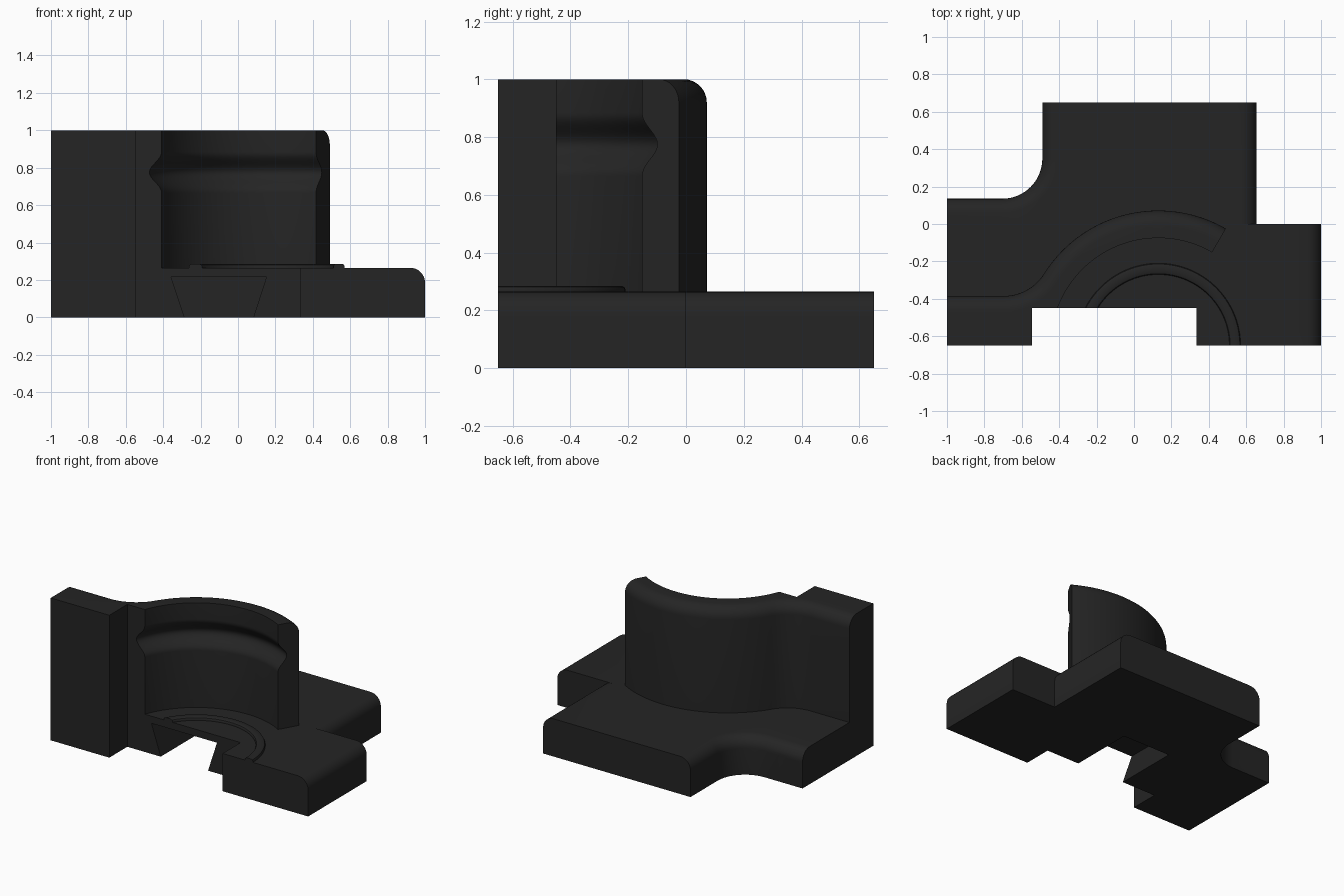
import bpy, bmesh, math
from mathutils import Vector

if "Cube" in bpy.data.objects:
    bpy.data.objects.remove(bpy.data.objects["Cube"])

CX, CY = 0.13, -0.65          # axis of the curved wall
TOP = 0.265                   # base plate thickness

mat = bpy.data.materials.new("charcoal")
mat.diffuse_color = (0.018, 0.018, 0.018, 1)
mat.use_nodes = True
mat.node_tree.nodes["Principled BSDF"].inputs["Base Color"].default_value = mat.diffuse_color


def finish(bm, name):
    bmesh.ops.recalc_face_normals(bm, faces=bm.faces)
    me = bpy.data.meshes.new(name)
    bm.to_mesh(me)
    bm.free()
    me.materials.append(mat)
    ob = bpy.data.objects.new(name, me)
    bpy.context.collection.objects.link(ob)
    return ob


def arc(cx, cy, r, a0, a1, n):
    return [(cx + r * math.cos(math.radians(a0 + (a1 - a0) * i / n)),
             cy + r * math.sin(math.radians(a0 + (a1 - a0) * i / n))) for i in range(n + 1)]


def prism(name, pts, z0, z1, round_from=None, round_to=None, radius=0.08):
    """Extruded outline; top edges between two outline points get rounded."""
    bm = bmesh.new()
    lo = [bm.verts.new((x, y, z0)) for x, y in pts]
    hi = [bm.verts.new((x, y, z1)) for x, y in pts]
    n = len(pts)
    bm.faces.new(lo[::-1])
    bm.faces.new(hi)
    for i in range(n):
        j = (i + 1) % n
        bm.faces.new((lo[i], lo[j], hi[j], hi[i]))
    bmesh.ops.recalc_face_normals(bm, faces=bm.faces)
    if round_from is not None:
        edges = []
        for a, b in zip(round_from, round_to):
            edges += [bm.edges.get((hi[i], hi[(i + 1) % n])) for i in range(a, b)]
        bmesh.ops.bevel(bm, geom=edges, offset=radius, segments=8, profile=0.5,
                        affect='EDGES', clamp_overlap=False)
    return finish(bm, name)


def lathe(name, prof, a0, a1, n):
    """Closed (r, z) profile swept about the wall axis."""
    full = abs(a1 - a0) >= 360
    bm = bmesh.new()
    rings = []
    for i in range(n if full else n + 1):
        a = math.radians(a0 + (a1 - a0) * i / n)
        rings.append([bm.verts.new((CX + r * math.cos(a), CY + r * math.sin(a), z)) for r, z in prof])
    m = len(prof)
    for i in range(n):
        p, q = rings[i], rings[(i + 1) % len(rings)]
        for k in range(m if not full else m - 1):
            l = (k + 1) % m
            bm.faces.new((p[k], q[k], q[l], p[l]))
    if full:      # open profile: cap both ends
        bm.faces.new([r[0] for r in rings])
        bm.faces.new([r[-1] for r in rings])
    else:
        bm.faces.new(rings[0])
        bm.faces.new(rings[-1])
    return finish(bm, name)


def cylinder_y(name, x, z, r, y0, y1):
    bm = bmesh.new()
    bmesh.ops.create_cone(bm, cap_ends=True, segments=32, radius1=r, radius2=r, depth=y1 - y0)
    for v in bm.verts:
        v.co = Vector((x + v.co.x, (y0 + y1) / 2 + v.co.z, z + v.co.y))
    return finish(bm, name)


def combine(target, other, op):
    m = target.modifiers.new("cut", 'BOOLEAN')
    m.operation, m.object, m.solver = op, other, 'EXACT'
    bpy.context.view_layer.objects.active = target
    bpy.ops.object.modifier_apply(modifier=m.name)
    bpy.data.objects.remove(other)


# base plate: rounded on its right side and along the swept left side
left = arc(-0.705, 0.35, 0.215, 0, -90, 16)
outline = [(-1, -0.65), (0.655, -0.65), (0.655, 0.65), (-0.49, 0.65)] + left + [(-1, 0.135)]
last = len(outline) - 1
base = prism("mounting_block", outline, 0, TOP, (1, 3), (2, last))

# right mounting lug
lug = prism("right_lug", [(0.2, -0.65), (1, -0.65), (1, 0), (0.2, 0)], 0, TOP, (1,), (2,))
combine(base, lug, 'UNION')

# upright wall: curved shell blending into the flat left flange
R, fr = 0.722, 0.254
fy = -0.385 + fr
fx = CX - math.sqrt((R + fr) ** 2 - (fy - CY) ** 2)
ang = math.degrees(math.atan2(fy - CY, fx - CX))
shell = arc(CX, CY, R, 60, ang, 40)
blend = arc(fx, fy, fr, ang - 180, -90, 12)[1:]
outline = [(-1, -0.65), (CX, CY)] + shell + blend + [(-1, -0.385)]
wall = prism("curved_wall", outline, 0.1, 1.0, (2,), (len(outline) - 1,))

# bore of the wall, with a rounded groove near the top
prof = [(0.575, TOP)]
for i in range(21):
    t = i / 20
    prof.append((0.575 + 0.061 * (0.5 - 0.5 * math.cos(2 * math.pi * t)) ** 1.1, 0.665 + 0.22 * t))
prof.append((0.575, 1.1))
combine(wall, lathe("bore_cutter", prof, 0, 360, 128), 'DIFFERENCE')
combine(base, wall, 'UNION')

# raised seat ring on the base
ring = [(0.38, 0.24), (0.44, 0.24), (0.44, 0.273), (0.436, 0.281), (0.428, 0.285),
        (0.392, 0.285), (0.384, 0.281), (0.38, 0.273)]
combine(base, lathe("seat_ring", ring, 0, 180, 64), 'UNION')

# front notch and blind dovetail slot
notch = prism("notch_cutter", [(-0.545, -0.8), (0.335, -0.8), (0.335, -0.45), (-0.545, -0.45)], -0.1, 1.2)
combine(base, notch, 'DIFFERENCE')
bm = bmesh.new()
slot = [(-0.252, -0.1), (0.05, -0.1), (0.152, 0.215), (-0.358, 0.215)]
f = [bm.verts.new((x, -0.55, z)) for x, z in slot]
b = [bm.verts.new((x, 0.0, z)) for x, z in slot]
bm.faces.new(f)
bm.faces.new(b)
for i in range(4):
    bm.faces.new((f[i], f[i - 1], b[i - 1], b[i]))
combine(base, finish(bm, "dovetail_cutter"), 'DIFFERENCE')

# bolt holes, wider from the back
for x, back in ((-0.893, 0.135), (0.893, 0.0)):
    combine(base, cylinder_y("hole_cutter", x, 0.135, 0.045, -0.8, 0.4), 'DIFFERENCE')
    combine(base, cylinder_y("counterbore_cutter", x, 0.135, 0.088, back - 0.2, back + 0.1), 'DIFFERENCE')

bpy.ops.object.select_all(action='DESELECT')
base.select_set(True)
bpy.context.view_layer.objects.active = base
bpy.ops.object.shade_smooth_by_angle(angle=math.radians(30))
